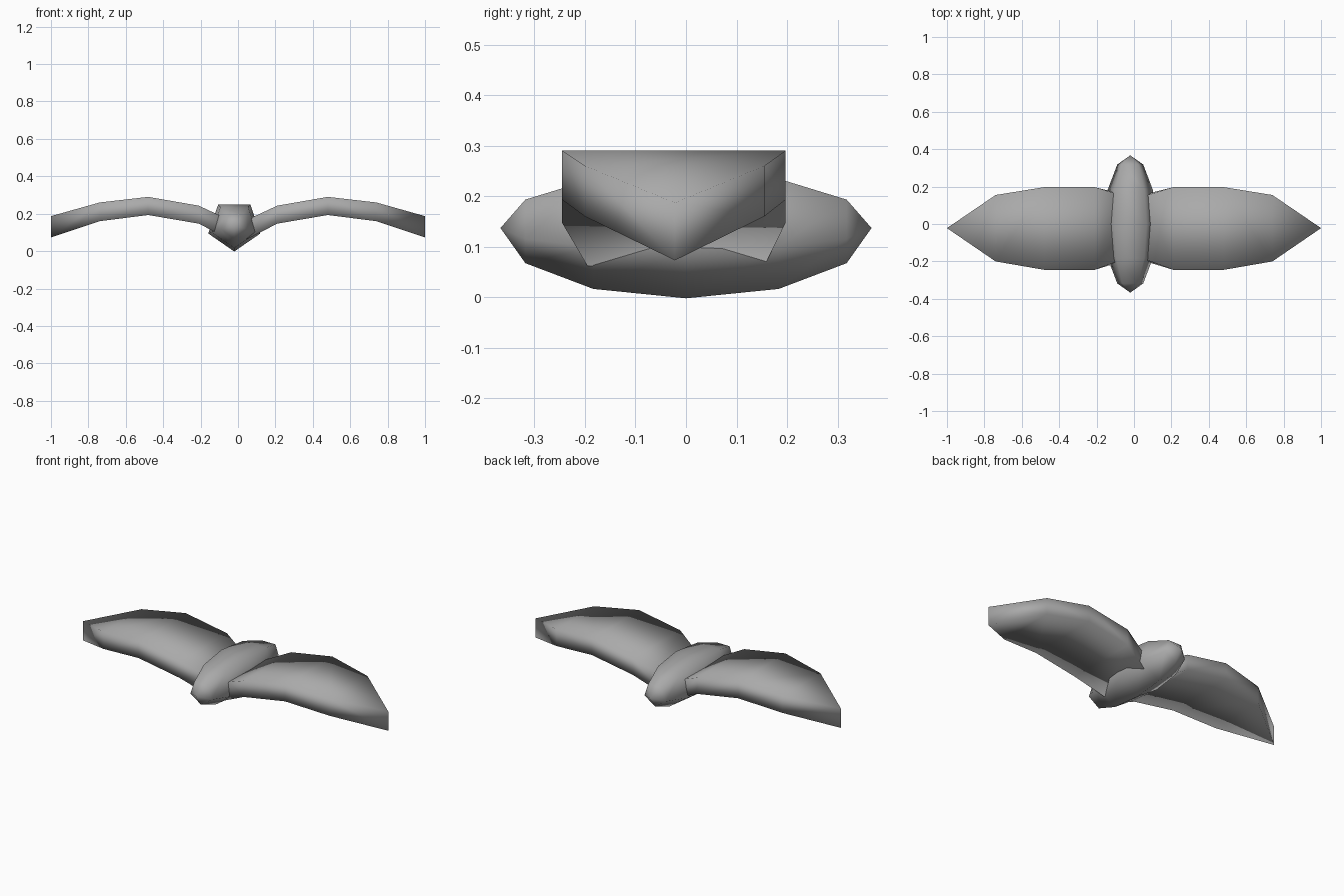
import bpy
import bmesh
from mathutils import Matrix

cube = bpy.data.objects.get("Cube")
if cube:
    bpy.data.objects.remove(cube, do_unlink=True)

# One plain grey for the whole bird
grey = bpy.data.materials.new("plain_grey")
grey.use_nodes = True
colour = (0.4, 0.4, 0.4, 1)
grey.diffuse_color = colour
grey.node_tree.nodes["Principled BSDF"].inputs["Base Color"].default_value = colour


def finish(bm, name):
    """Turn a bmesh into a smooth-shaded object."""
    bmesh.ops.recalc_face_normals(bm, faces=bm.faces)
    for face in bm.faces:
        face.smooth = True
    mesh = bpy.data.meshes.new(name)
    bm.to_mesh(mesh)
    bm.free()
    mesh.materials.append(grey)
    obj = bpy.data.objects.new(name, mesh)
    bpy.context.collection.objects.link(obj)
    return obj


# Body: five-sided ellipsoid lying along y, with a point towards +x
bm = bmesh.new()
bmesh.ops.create_uvsphere(bm, u_segments=5, v_segments=6, radius=1)
bmesh.ops.transform(bm, matrix=Matrix.Rotation(-1.5707963, 4, "X"), verts=bm.verts)
side = max(v.co.x for v in bm.verts)
for v in bm.verts:
    v.co = (v.co.x * 0.139 / side - 0.02, v.co.y * 0.367, v.co.z * 0.139 + 0.137)
finish(bm, "body")

# Wing sections: top x, bottom x, front y, back y, bottom z, top z
SECTIONS = [
    (0.075, 0.045, -0.195, 0.155, 0.062, 0.18),
    (0.21, 0.21, -0.245, 0.197, 0.147, 0.243),
    (0.48, 0.48, -0.245, 0.197, 0.193, 0.29),
    (0.74, 0.74, -0.2, 0.155, 0.16, 0.26),
]
TIP = (1.0, -0.022, 0.073, 0.187)


def build_wing(name, sign):
    bm = bmesh.new()
    rings = []
    for xt, xb, front, back, low, high in SECTIONS:
        corners = [(xb, front, low), (xb, back, low), (xt, back, high), (xt, front, high)]
        rings.append([bm.verts.new((sign * x, y, z)) for x, y, z in corners])
    # The tip closes to one upright edge
    x, y, low, high = TIP
    bottom = bm.verts.new((sign * x, y, low))
    top = bm.verts.new((sign * x, y, high))
    rings.append([bottom, bottom, top, top])
    bm.faces.new(rings[0])
    for a, b in zip(rings, rings[1:]):
        for i in range(4):
            j = (i + 1) % 4
            bm.faces.new(dict.fromkeys((a[i], a[j], b[j], b[i])))
    finish(bm, name)


build_wing("left_wing", 1)
build_wing("right_wing", -1)
